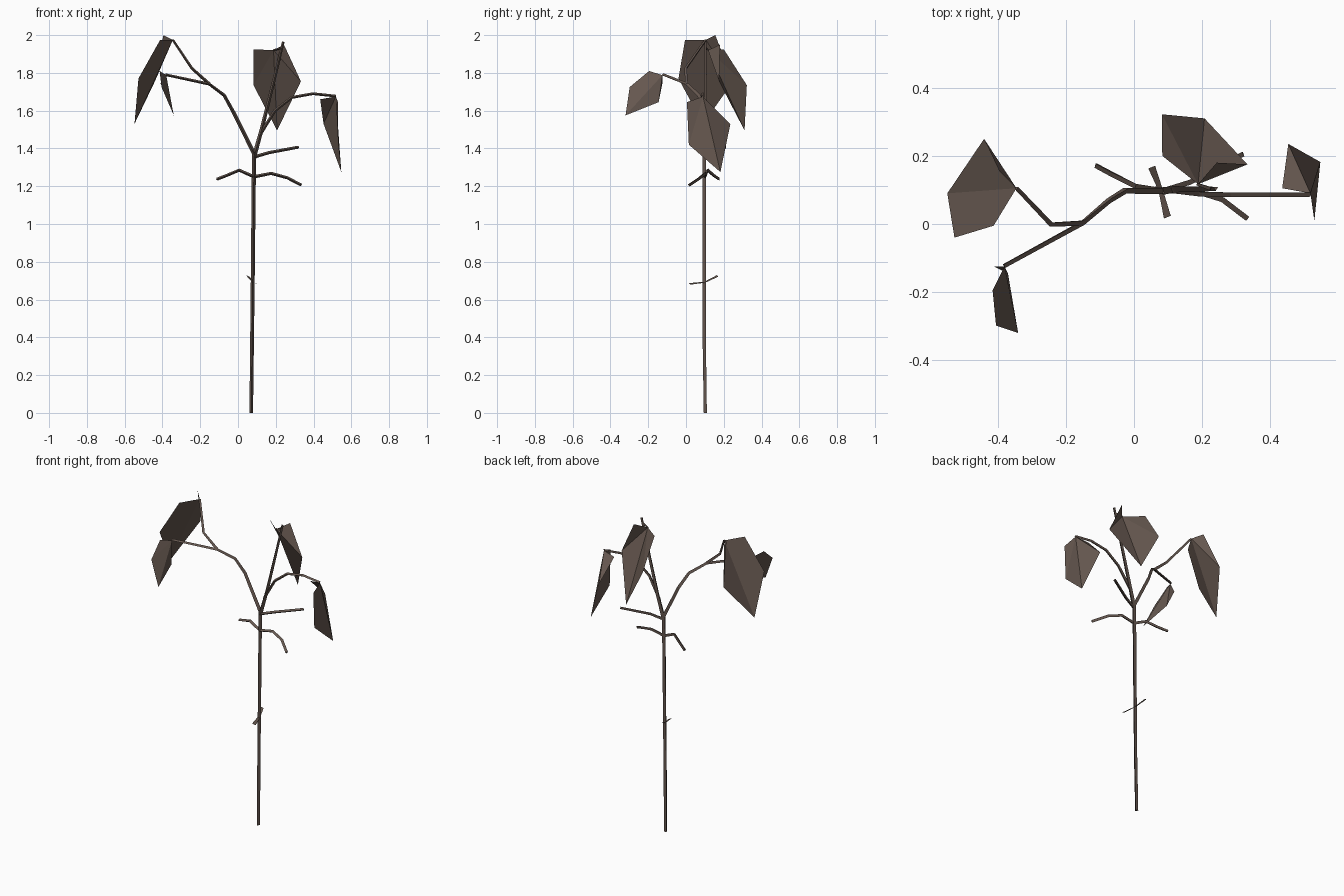
import bpy, bmesh
from mathutils import Vector
from math import cos, sin, pi

if "Cube" in bpy.data.objects:
    bpy.data.objects.remove(bpy.data.objects["Cube"])

mat = bpy.data.materials.new("dry_brown")
mat.diffuse_color = (0.13, 0.095, 0.078, 1)
mat.use_nodes = True
mat.node_tree.nodes["Principled BSDF"].inputs["Base Color"].default_value = mat.diffuse_color


def make_object(name, bm):
    me = bpy.data.meshes.new(name)
    bm.to_mesh(me)
    bm.free()
    me.materials.append(mat)
    ob = bpy.data.objects.new(name, me)
    bpy.context.collection.objects.link(ob)
    return ob


def stalk(name, path, r0, r1, sides=3):
    """Low-poly tube along a path, tapering from r0 to r1."""
    pts = [Vector(p) for p in path]
    bm = bmesh.new()
    rings = []
    front = Vector((0, -1, 0))
    n = len(pts)
    for i, p in enumerate(pts):
        d = (pts[min(i + 1, n - 1)] - pts[max(i - 1, 0)]).normalized()
        u = (front - d * front.dot(d)).normalized()
        v = d.cross(u)
        r = r0 + (r1 - r0) * i / (n - 1)
        rings.append([bm.verts.new(p + r * (u * cos(2 * pi * k / sides) + v * sin(2 * pi * k / sides)))
                      for k in range(sides)])
    for a, b in zip(rings, rings[1:]):
        for k in range(sides):
            j = (k + 1) % sides
            bm.faces.new((a[k], a[j], b[j], b[k]))
    bm.faces.new(rings[0][::-1])
    bm.faces.new(rings[-1])
    return make_object(name, bm)


def leaf(name, base, side_a, tip, side_b):
    """Drooping leaf folded on its midrib; each side has a shoulder and a widest point."""
    bm = bmesh.new()
    o, t = bm.verts.new(base), bm.verts.new(tip)
    a1, a2 = [bm.verts.new(p) for p in side_a]
    b1, b2 = [bm.verts.new(p) for p in side_b]
    for f in ((o, a1, a2), (o, a2, t), (o, t, b2), (o, b2, b1)):
        bm.faces.new(f)
    return make_object(name, bm)


# Main stem and branches
stalk("stem", [(.07, .105, 0), (.074, .1, .35), (.078, .1, .7), (.083, .1, 1.2), (.086, .1, 1.38)], .011, .013)
stalk("left_branch", [(.086, .1, 1.37), (-.023, .1, 1.59), (-.072, .07, 1.68),
                      (-.15, .005, 1.74), (-.382, -.122, 1.79)], .012, .008)
stalk("left_upper_branch", [(-.15, .005, 1.74), (-.245, 0, 1.825), (-.345, .105, 1.975)], .010, .007)
stalk("centre_branch", [(.086, .1, 1.36), (.125, .105, 1.5), (.19, .105, 1.76), (.24, .105, 1.965)], .014, .008)
stalk("right_branch", [(.115, .1, 1.47), (.195, .09, 1.6), (.285, .088, 1.67),
                       (.397, .088, 1.69), (.518, .088, 1.677)], .010, .008)
stalk("leaf_stub", [(.225, .105, 1.93), (.185, .118, 1.92)], .007, .005)

# Bare twigs
stalk("twig_left", [(.084, .1, 1.25), (.005, .113, 1.285), (-.06, .145, 1.257), (-.112, .173, 1.237)], .010, .009)
stalk("twig_right", [(.084, .1, 1.25), (.175, .1, 1.268), (.26, .073, 1.245), (.333, .017, 1.207)], .010, .009)
stalk("twig_upper", [(.086, .1, 1.355), (.165, .125, 1.378), (.32, .207, 1.407)], .010, .009)

# Pair of little flat leaves low on the stem
for nm, tip in (("small_leaf_back", (.052, .167, .725)), ("small_leaf_front", (.098, .02, .683))):
    bm = bmesh.new()
    c, t = Vector((.078, .1, .692)), Vector(tip)
    w = Vector((.010, .004, -.004))
    bm.faces.new([bm.verts.new(p) for p in (c - w * .6, c + w * .6, t + w, t - w)])
    make_object(nm, bm)

# Large hanging leaves
leaf("leaf_left_upper", (-.345, .105, 1.975),
     [(-.412, -.005, 1.975), (-.527, -.04, 1.77)], (-.548, .09, 1.53),
     [(-.395, .155, 2.0), (-.44, .25, 1.755)])
leaf("leaf_left_lower", (-.38, -.125, 1.788),
     [(-.415, -.195, 1.81), (-.405, -.298, 1.725)], (-.34, -.32, 1.575),
     [(-.41, -.125, 1.745), (-.37, -.145, 1.645)])
leaf("leaf_centre", (.188, .117, 1.92),
     [(.083, .2, 1.925), (.082, .322, 1.735)], (.207, .31, 1.495),
     [(.243, .18, 1.95), (.333, .175, 1.755)])
leaf("leaf_right", (.518, .09, 1.675),
     [(.435, .105, 1.66), (.453, .235, 1.53)], (.547, .182, 1.275),
     [(.53, .005, 1.645), (.53, .015, 1.42)])
